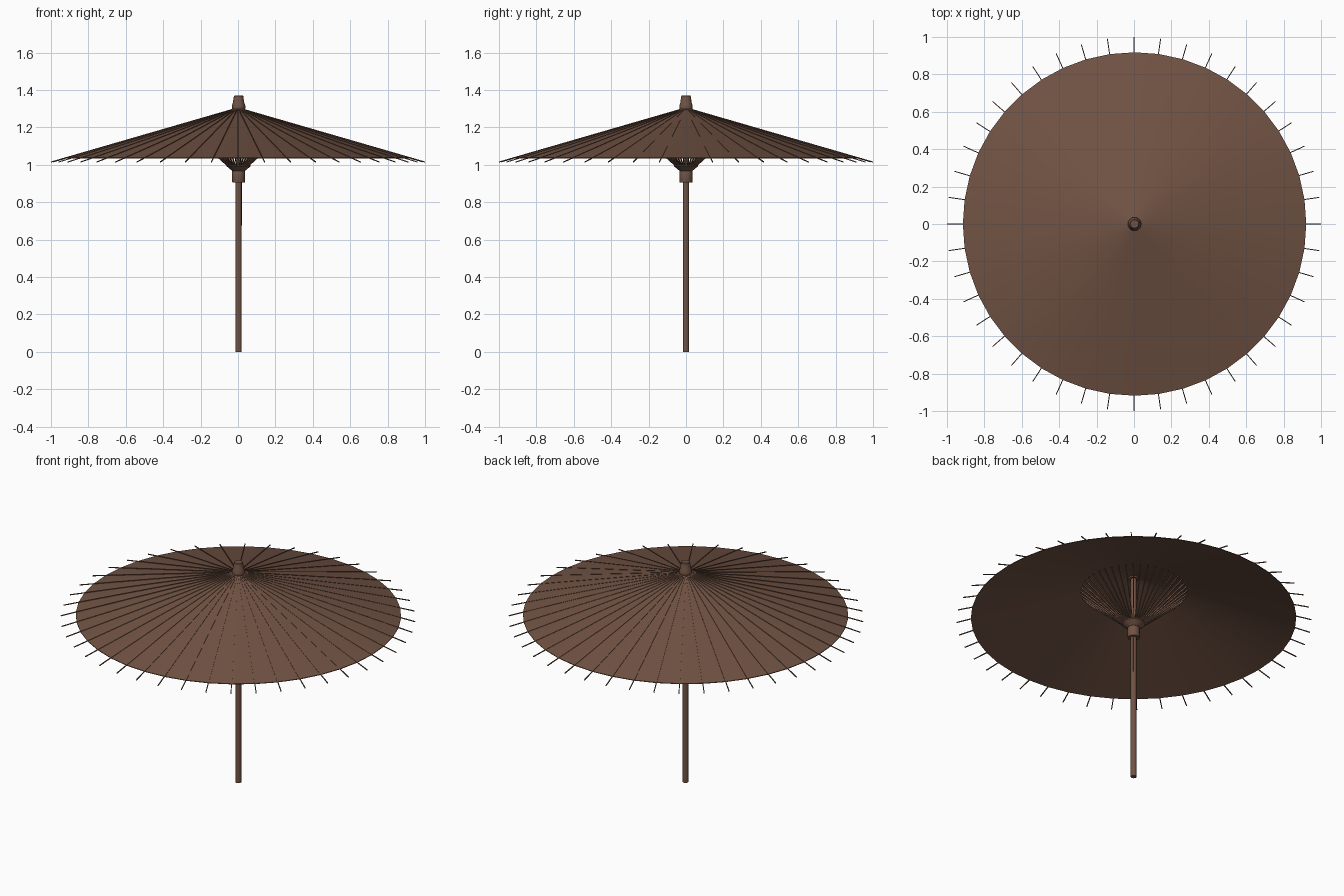
import bpy
import bmesh
from math import cos, sin, pi, radians
from mathutils import Matrix, Vector

RIBS = 44
APEX, SLOPE = 1.305, 0.29
POLE_X = 0.003

if "Cube" in bpy.data.objects:
    bpy.data.objects.remove(bpy.data.objects["Cube"])


def material(name, colour):
    m = bpy.data.materials.new(name)
    m.use_nodes = True
    m.diffuse_color = (*colour, 1)
    bsdf = m.node_tree.nodes["Principled BSDF"]
    bsdf.inputs["Base Color"].default_value = (*colour, 1)
    bsdf.inputs["Roughness"].default_value = 0.8
    return m


brown = material("warm brown", (0.165, 0.086, 0.057))


def finish(bm, name, smooth=None):
    bmesh.ops.recalc_face_normals(bm, faces=bm.faces)
    mesh = bpy.data.meshes.new(name)
    bm.to_mesh(mesh)
    bm.free()
    mesh.materials.append(brown)
    ob = bpy.data.objects.new(name, mesh)
    bpy.context.collection.objects.link(ob)
    if smooth:
        bpy.ops.object.select_all(action="DESELECT")
        ob.select_set(True)
        bpy.context.view_layer.objects.active = ob
        bpy.ops.object.shade_smooth_by_angle(angle=radians(smooth))
    return ob


def lathe(name, profile, sides=20, closed=False):
    """Revolve (radius, height) points; cap the ends, or join them when closed."""
    bm = bmesh.new()
    rings = [[bm.verts.new((POLE_X + r * cos(2 * pi * i / sides), r * sin(2 * pi * i / sides), z))
              for i in range(sides)] for r, z in profile]
    pairs = list(zip(rings, rings[1:]))
    if closed:
        pairs.append((rings[-1], rings[0]))
    else:
        bm.faces.new(rings[0])
        bm.faces.new(rings[-1])
    for a, b in pairs:
        for i in range(sides):
            j = (i + 1) % sides
            bm.faces.new((a[i], a[j], b[j], b[i]))
    return finish(bm, name, 35)


def spokes(name, start, end, width, height):
    """Radial bars between two (radius, height) points, repeated round the pole."""
    bm = bmesh.new()
    up = Vector((start[1] - end[1], 0, end[0] - start[0])).normalized() * height / 2
    for k in range(RIBS):
        a = 2 * pi * k / RIBS
        side = Vector((-sin(a), cos(a), 0)) * width / 2
        lift = Vector((up.x * cos(a), up.x * sin(a), up.z))
        ends = []
        for r, z in (start, end):
            c = Vector((r * cos(a), r * sin(a), z))
            ends.append([bm.verts.new(c + s * side + t * lift)
                         for s, t in ((-1, -1), (1, -1), (1, 1), (-1, 1))])
        bm.faces.new(ends[0])
        bm.faces.new(ends[1])
        for i in range(4):
            j = (i + 1) % 4
            bm.faces.new((ends[0][i], ends[0][j], ends[1][j], ends[1][i]))
    return finish(bm, name)


def roof(r):
    return APEX - SLOPE * r


# Canopy sheet and the thin ribs that project past its rim
lathe("canopy", [(0.015, roof(0.015)), (0.918, roof(0.918)),
                 (0.918, roof(0.918) - 0.004), (0.015, roof(0.015) - 0.004)],
      RIBS, closed=True)
spokes("canopy_ribs", (0.02, roof(0.02)), (1.0, roof(1.0)), 0.005, 0.005)

# Struts from the runner flange up to the canopy
spokes("struts", (0.056, 0.996), (0.30, roof(0.30) - 0.006), 0.005, 0.008)

# Pole, runner and top finial
lathe("pole", [(0.017, 0), (0.017, 1.3)], 16)
lathe("runner", [(0.033, 0.905), (0.035, 0.91), (0.035, 0.965), (0.033, 0.97)])
lathe("runner_flange", [(0.035, 0.968), (0.065, 0.993), (0.065, 1.0), (0.02, 1.0)])
lathe("finial", [(0.028, 1.285), (0.036, 1.302), (0.036, 1.316), (0.031, 1.33),
                 (0.025, 1.367), (0.022, 1.37)])

# Spring catch set into the pole below the runner
bm = bmesh.new()
bmesh.ops.create_cube(bm, size=1)
for v in bm.verts:
    v.co = Vector((0.015 + v.co.x * 0.008, v.co.y * 0.006, 0.79 + v.co.z * 0.23))
bmesh.ops.rotate(bm, verts=bm.verts, matrix=Matrix.Rotation(radians(35), 3, "Z"))
bmesh.ops.translate(bm, verts=bm.verts, vec=(POLE_X, 0, 0))
finish(bm, "spring_catch")
